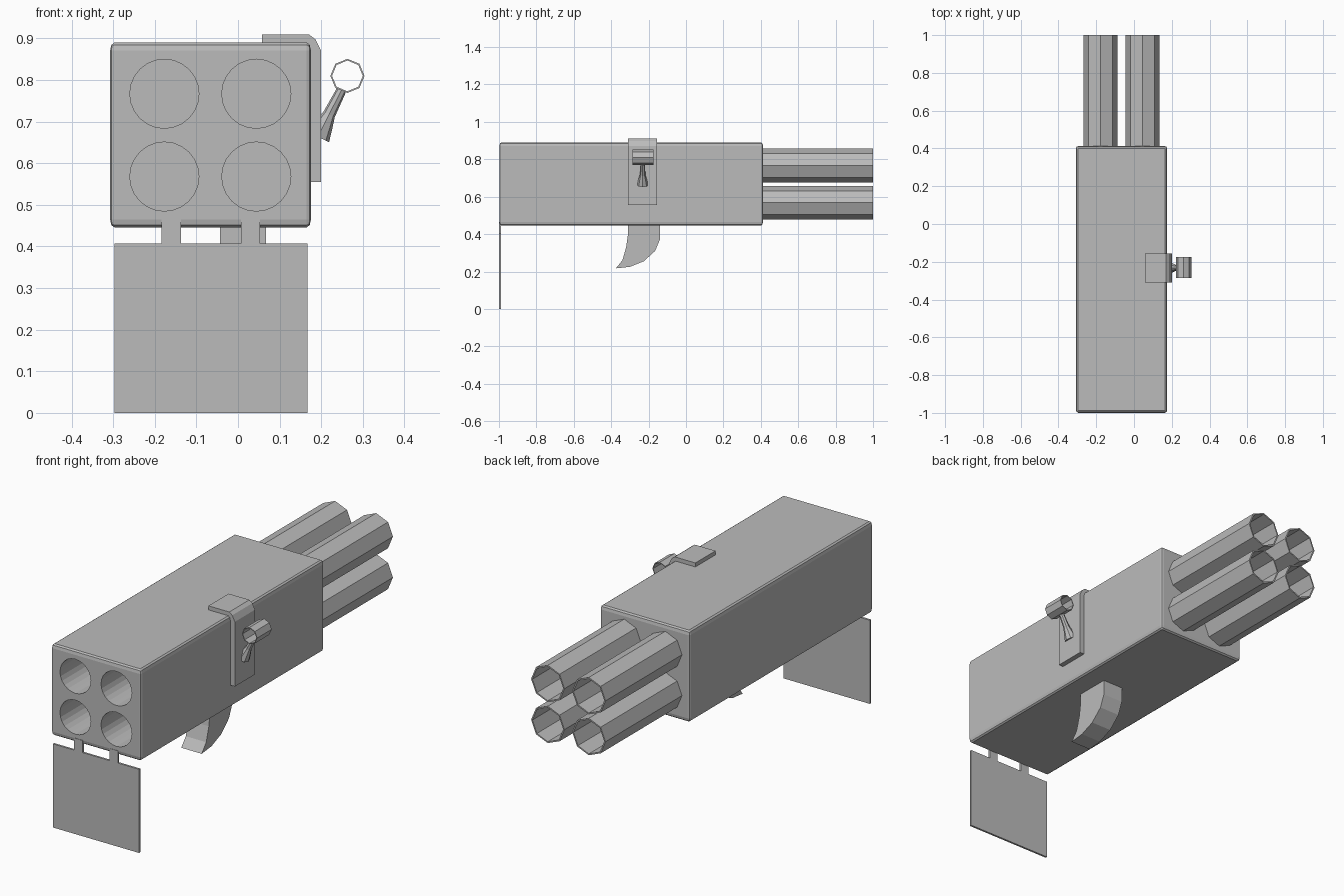
import bpy, bmesh, math
from mathutils import Vector, Matrix

if "Cube" in bpy.data.objects:
    bpy.data.objects.remove(bpy.data.objects["Cube"], do_unlink=True)

grey = bpy.data.materials.new("neutral grey")
grey.use_nodes = True
grey.diffuse_color = (0.5, 0.5, 0.5, 1)
grey.node_tree.nodes["Principled BSDF"].inputs["Base Color"].default_value = (0.5, 0.5, 0.5, 1)


def finish(name, bm):
    bmesh.ops.recalc_face_normals(bm, faces=bm.faces)
    mesh = bpy.data.meshes.new(name)
    bm.to_mesh(mesh)
    bm.free()
    obj = bpy.data.objects.new(name, mesh)
    mesh.materials.append(grey)
    bpy.context.collection.objects.link(obj)
    return obj


def extrude(name, points, place, offset):
    """Extrude a flat outline; place maps each 2D point into space."""
    bm = bmesh.new()
    face = bm.faces.new([bm.verts.new(place(a, b)) for a, b in points])
    moved = bmesh.ops.extrude_face_region(bm, geom=[face])["geom"]
    bmesh.ops.translate(bm, vec=offset, verts=[v for v in moved if isinstance(v, bmesh.types.BMVert)])
    return finish(name, bm)


def lathe(name, profile, origin, axis, sides, closed=False):
    """Sweep (radius, distance) pairs around an axis; closed joins the last ring to the first."""
    bm = bmesh.new()
    turn = Vector(axis).to_track_quat('Z', 'Y').to_matrix()
    rings = []
    for r, d in profile:
        angles = [2 * math.pi * i / sides for i in range(sides)]
        rings.append([bm.verts.new(turn @ Vector((r * math.cos(a), r * math.sin(a), d)) + Vector(origin))
                      for a in angles])
    pairs = list(zip(rings, rings[1:]))
    if closed:
        pairs.append((rings[-1], rings[0]))
    else:
        bm.faces.new(rings[0])
        bm.faces.new(rings[-1])
    for low, high in pairs:
        for i in range(sides):
            j = (i + 1) % sides
            bm.faces.new((low[i], low[j], high[j], high[i]))
    return finish(name, bm)


# Launcher body with softened edges, taller bevel than wide
bm = bmesh.new()
stretch = 1.8
bmesh.ops.create_cube(bm, size=1, matrix=Matrix.Diagonal((0.483, 1.41, 0.445 / stretch, 1)))
bmesh.ops.bevel(bm, geom=bm.edges[:], offset=0.011, segments=2, profile=0.5, affect='EDGES')
bmesh.ops.scale(bm, vec=(1, 1, stretch), verts=bm.verts)
bmesh.ops.translate(bm, vec=(-0.066, -0.293, 0.668), verts=bm.verts)
body = finish("body", bm)

# Four front bores and four rear tubes
bores = []
for x, side in ((-0.177, "right"), (0.044, "left")):
    for z, level in ((0.767, "upper"), (0.568, "lower")):
        bore = lathe(f"{level}_{side}_bore_cutter", [(0.083, 0), (0.083, 0.75)],
                     (x, -1.1, z), (0, 1, 0), 24)
        bore.hide_render = True
        bores.append(bore)
        lathe(f"{level}_{side}_rear_tube", [(0.09, 0), (0.09, 0.61), (0.083, 0.61), (0.083, 0)],
              (x, 0.39, z), (0, 1, 0), 8, closed=True)
for bore in bores:
    cut = body.modifiers.new("bore", 'BOOLEAN')
    cut.operation = 'DIFFERENCE'
    cut.solver = 'EXACT'
    cut.object = bore
bpy.context.view_layer.objects.active = body
body.select_set(True)
for cut in list(body.modifiers):
    bpy.ops.object.modifier_apply(modifier=cut.name)
for bore in bores:
    bpy.data.objects.remove(bore, do_unlink=True)

# Hanging front cover with its two hinge tabs, one flat outline
cover = [(-0.297, 0), (0.167, 0), (0.167, 0.407), (0.053, 0.407), (0.053, 0.466), (0.007, 0.466),
         (0.007, 0.407), (-0.137, 0.407), (-0.137, 0.466), (-0.184, 0.466), (-0.184, 0.407),
         (-0.297, 0.407)]
extrude("front_cover", cover, lambda a, b: (a, -1, b), (0, 0.01, 0))

# Curved trigger under the body
trigger = [(-0.31, 0.46), (-0.31, 0.4), (-0.32, 0.33), (-0.34, 0.26), (-0.375, 0.217), (-0.3, 0.225),
           (-0.225, 0.255), (-0.165, 0.31), (-0.14, 0.37), (-0.14, 0.46)]
extrude("trigger", trigger, lambda a, b: (-0.043, a, b), (0.11, 0, 0))

# Sight bracket wrapped over the upper left edge
bracket = [(0.058, 0.91), (0.17, 0.91), (0.186, 0.898), (0.2, 0.87), (0.2, 0.555), (0.174, 0.555),
           (0.174, 0.87), (0.164, 0.888), (0.058, 0.888)]
extrude("sight_bracket", bracket, lambda a, b: (a, -0.31, b), (0, 0.155, 0))

# Sight ring and its flared stem
lathe("sight_tube", [(0.041, 0), (0.041, 0.112), (0.037, 0.112), (0.037, 0)],
      (0.263, -0.287, 0.81), (0, 1, 0), 8, closed=True)
lathe("sight_stem", [(0.03, 0), (0.023, 0.03), (0.015, 0.06), (0.012, 0.125)],
      (0.192, -0.232, 0.664), (0.45, 0, 0.89), 8)
